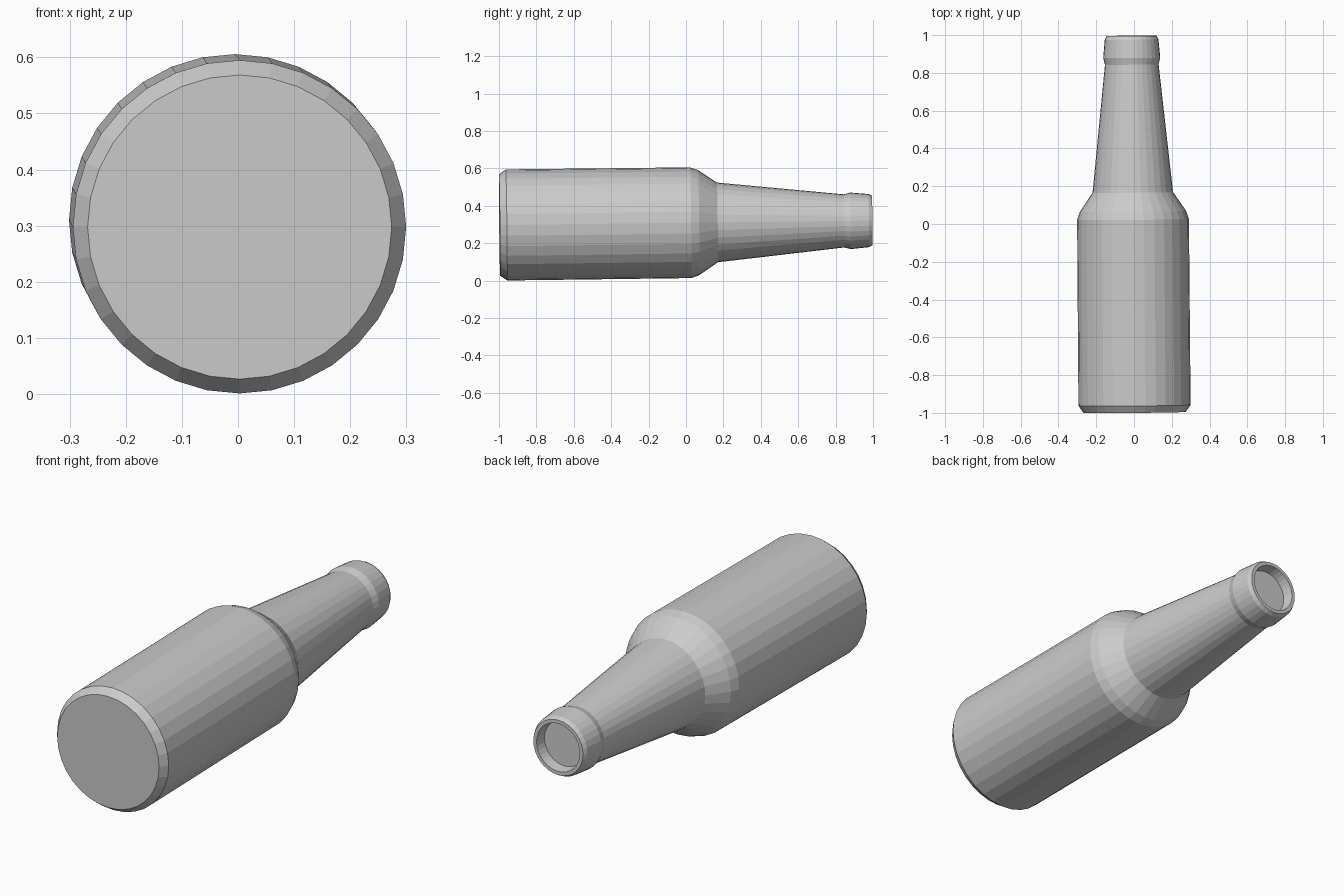
import bpy, bmesh
from math import sin, cos, tau
from mathutils import Matrix, Vector

if "Cube" in bpy.data.objects:
    bpy.data.objects.remove(bpy.data.objects["Cube"])

SIDES = 32

# Bottle profile: (distance along the axis, radius), base to mouth recess
PROFILE = [
    (-0.997, 0.271), (-0.96, 0.297),                 # base bevel
    (0.025, 0.296), (0.068, 0.281), (0.168, 0.213),  # body and shoulder
    (0.845, 0.142), (0.88, 0.151),                   # neck and lip step
    (0.977, 0.142), (0.996, 0.132),                  # lip
    (0.996, 0.115), (0.945, 0.108),                  # mouth recess
]


def lathe(name, profile, sides):
    """Revolve a profile around local z, closing both ends with a cap."""
    bm = bmesh.new()
    rings = [[bm.verts.new((r * sin(tau * i / sides), r * cos(tau * i / sides), h))
              for i in range(sides)] for h, r in profile]
    for a, b in zip(rings, rings[1:]):
        for i in range(sides):
            j = (i + 1) % sides
            bm.faces.new((a[i], a[j], b[j], b[i]))
    bm.faces.new(rings[0])
    bm.faces.new(rings[-1])
    bmesh.ops.recalc_face_normals(bm, faces=bm.faces[:])
    mesh = bpy.data.meshes.new(name)
    bm.to_mesh(mesh)
    bm.free()
    obj = bpy.data.objects.new(name, mesh)
    bpy.context.collection.objects.link(obj)
    return obj


bottle = lathe("bottle", PROFILE, SIDES)

# Lay the bottle along y, resting on its base edge with a slight tilt
axis = Vector((-0.008, 1.0, 0.012)).normalized()
side = axis.cross(Vector((0, 0, 1))).normalized()
up = side.cross(axis)
rotation = Matrix((-side, up, axis)).transposed().to_4x4()
bottle.matrix_world = Matrix.Translation((-0.005, 0, 0.3095)) @ rotation
